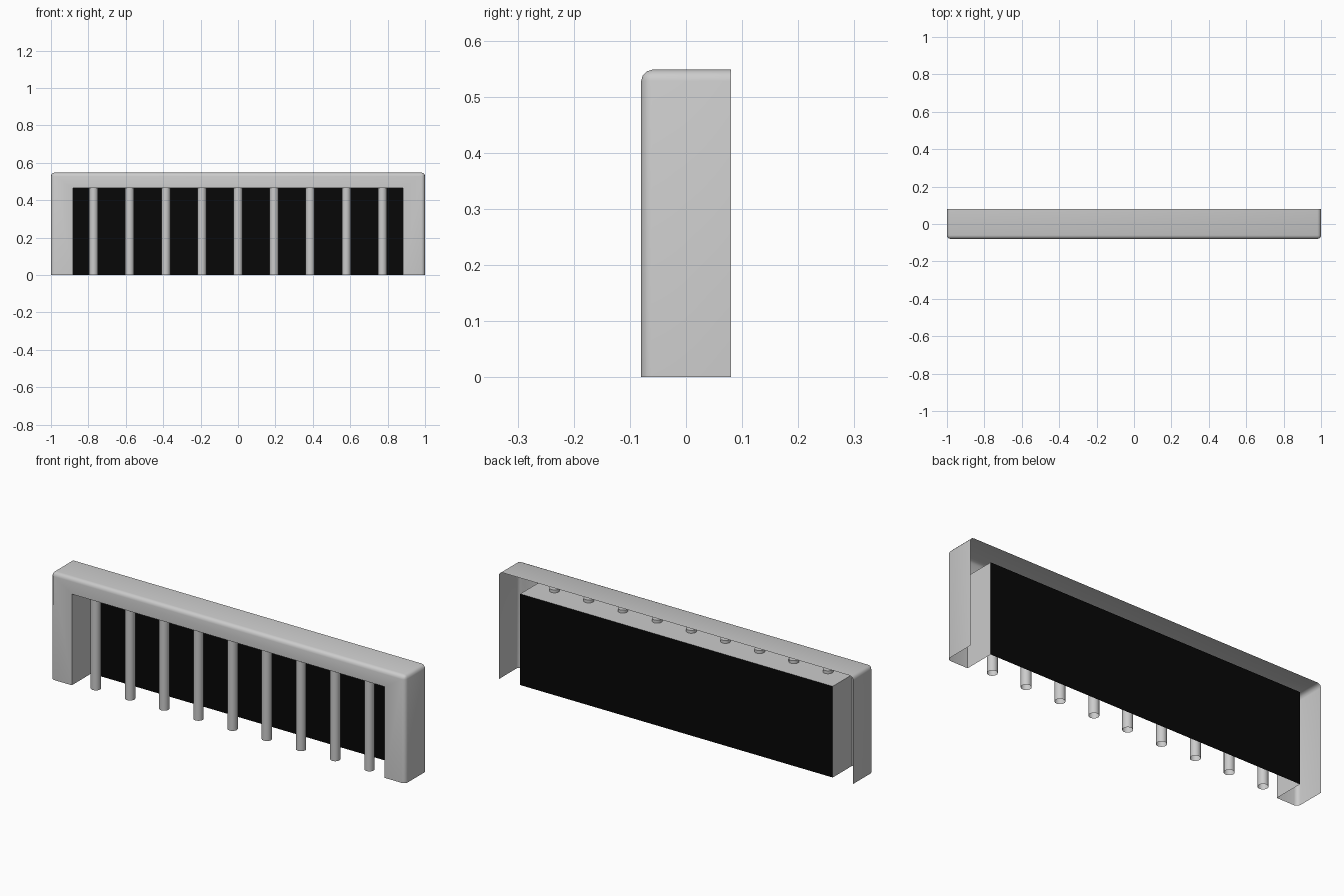
import bpy
import bmesh
import math

cube = bpy.data.objects.get("Cube")
if cube:
    bpy.data.objects.remove(cube, do_unlink=True)

HALF_W, HALF_D, HEIGHT = 1.0, 0.08, 0.548
OPEN_W, OPEN_H, PANEL_Y = 0.882, 0.465, 0.077
BAR_Y, BAR_STEP, BAR_R, BAR_TOP = -0.043, 0.193, 0.024, 0.48


def material(name, value):
    mat = bpy.data.materials.new(name)
    mat.use_nodes = True
    colour = (value, value, value, 1)
    mat.diffuse_color = colour
    mat.node_tree.nodes["Principled BSDF"].inputs["Base Color"].default_value = colour
    return mat


grey = material("light grey metal", 0.6)
black = material("black backing", 0.002)


def add_object(name, bm, mat):
    mesh = bpy.data.meshes.new(name)
    bm.to_mesh(mesh)
    bm.free()
    mesh.materials.append(mat)
    obj = bpy.data.objects.new(name, mesh)
    bpy.context.collection.objects.link(obj)
    bpy.ops.object.select_all(action="DESELECT")
    obj.select_set(True)
    bpy.context.view_layer.objects.active = obj
    bpy.ops.object.shade_smooth_by_angle(angle=math.radians(40))
    return obj


# Hollow surround: arch outline swept back, open behind and below
bm = bmesh.new()
outline = [(-HALF_W, 0), (-OPEN_W, 0), (-OPEN_W, OPEN_H), (OPEN_W, OPEN_H),
           (OPEN_W, 0), (HALF_W, 0), (HALF_W, HEIGHT), (-HALF_W, HEIGHT)]
front = [bm.verts.new((x, -HALF_D, z)) for x, z in outline]
back = [bm.verts.new((x, HALF_D if abs(x) == HALF_W else PANEL_Y, z)) for x, z in outline]
bm.faces.new(front)
for i in range(len(outline)):
    j = (i + 1) % len(outline)
    if outline[i][1] or outline[j][1]:
        bm.faces.new((front[j], front[i], back[i], back[j]))


def is_outer(vert):
    return abs(vert.co.x) == HALF_W


rim = [e for e in bm.edges if len(e.link_faces) == 2
       and all(is_outer(v) for v in e.verts)]
bmesh.ops.bevel(bm, geom=rim, offset=0.02, segments=3, profile=0.5, affect="EDGES")
add_object("surround", bm, grey)

# Dark sheet closing the opening
bm = bmesh.new()
corners = [(-OPEN_W, 0), (OPEN_W, 0), (OPEN_W, OPEN_H), (-OPEN_W, OPEN_H)]
bm.faces.new([bm.verts.new((x, PANEL_Y, z)) for x, z in corners])
add_object("back_panel", bm, black)

# Row of round bars, poking through the lintel and open underneath
for i in range(9):
    bm = bmesh.new()
    bmesh.ops.create_cone(bm, cap_ends=True, segments=24, radius1=BAR_R,
                          radius2=BAR_R, depth=BAR_TOP)
    bottom = [f for f in bm.faces if f.normal.z < -0.9]
    bmesh.ops.delete(bm, geom=bottom, context="FACES_ONLY")
    bar = add_object(f"bar_{i + 1}", bm, grey)
    bar.location = ((i - 4) * BAR_STEP, BAR_Y, BAR_TOP / 2)
